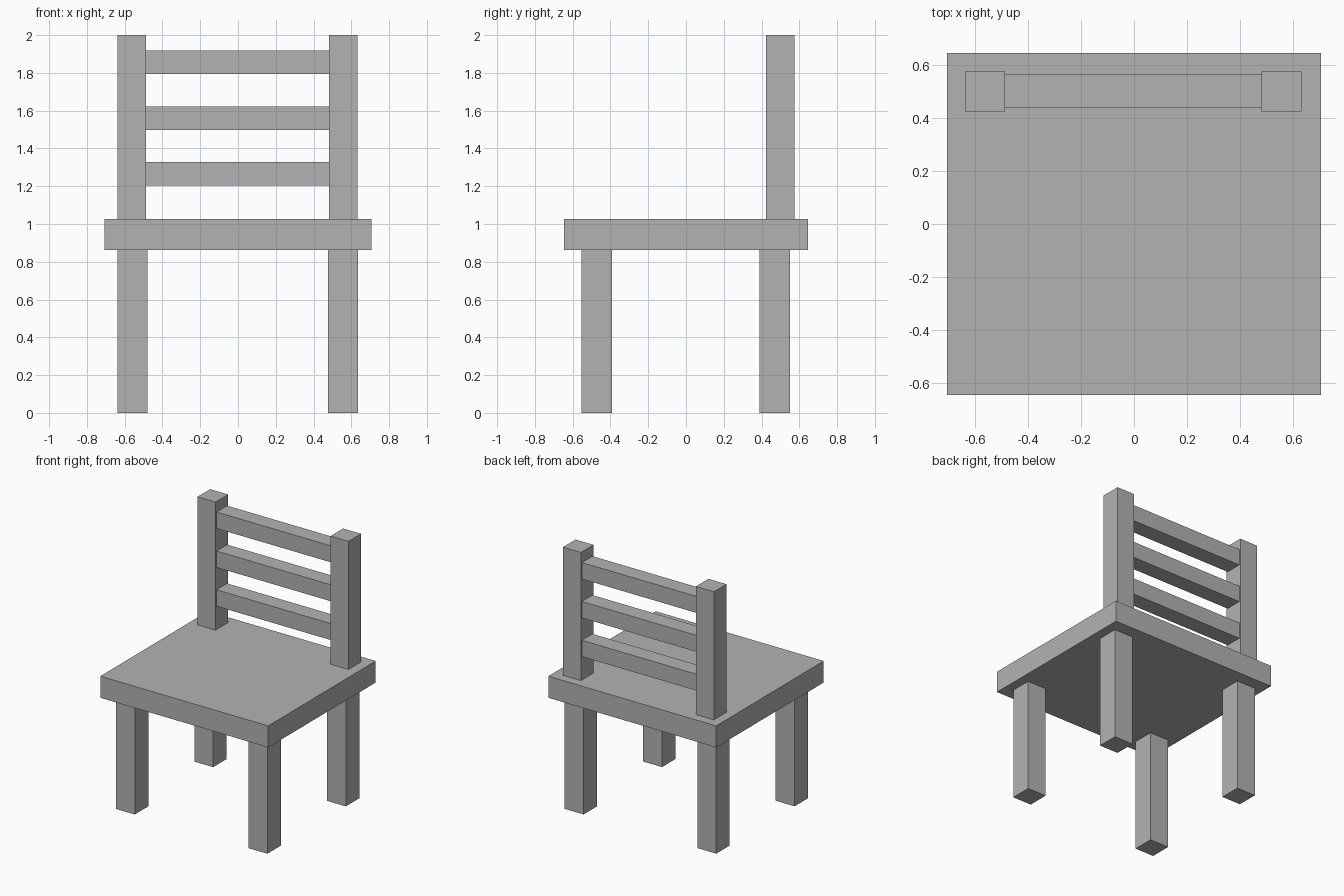
import bpy

cube = bpy.data.objects.get("Cube")
if cube:
    bpy.data.objects.remove(cube, do_unlink=True)

GREY = (0.45, 0.45, 0.45, 1.0)
mat = bpy.data.materials.new("plain grey")
mat.use_nodes = True
mat.diffuse_color = GREY
mat.node_tree.nodes["Principled BSDF"].inputs["Base Color"].default_value = GREY


def box(name, x, y, z):
    """Flat-sided box from (min, max) ranges on each axis."""
    ranges = (x, y, z)
    bpy.ops.mesh.primitive_cube_add(size=1)
    ob = bpy.context.object
    ob.name = ob.data.name = name
    ob.location = [(a + b) / 2 for a, b in ranges]
    ob.scale = [b - a for a, b in ranges]
    bpy.ops.object.transform_apply(location=False, rotation=False, scale=True)
    ob.data.materials.append(mat)
    return ob


SEAT_BOTTOM, SEAT_TOP = 0.862, 1.026

# Seat slab
box("seat", (-0.706, 0.706), (-0.646, 0.646), (SEAT_BOTTOM, SEAT_TOP))

# Four legs and two back posts
sides = {"right": (-0.639, -0.48), "left": (0.476, 0.635)}
rows = {"front": (-0.554, -0.392), "back": (0.388, 0.55)}
for side, x in sides.items():
    for row, y in rows.items():
        box(f"{row}_{side}_leg", x, y, (0, SEAT_BOTTOM))

posts = {"right": (-0.637, -0.486), "left": (0.481, 0.632)}
for side, x in posts.items():
    box(f"{side}_back_post", x, (0.424, 0.575), (SEAT_TOP, 2.0))

# Three rails between the posts
for name, z in (("lower", 1.203), ("middle", 1.498), ("upper", 1.794)):
    box(f"{name}_back_rail", (posts["right"][1], posts["left"][0]),
        (0.437, 0.564), (z, z + 0.125))
